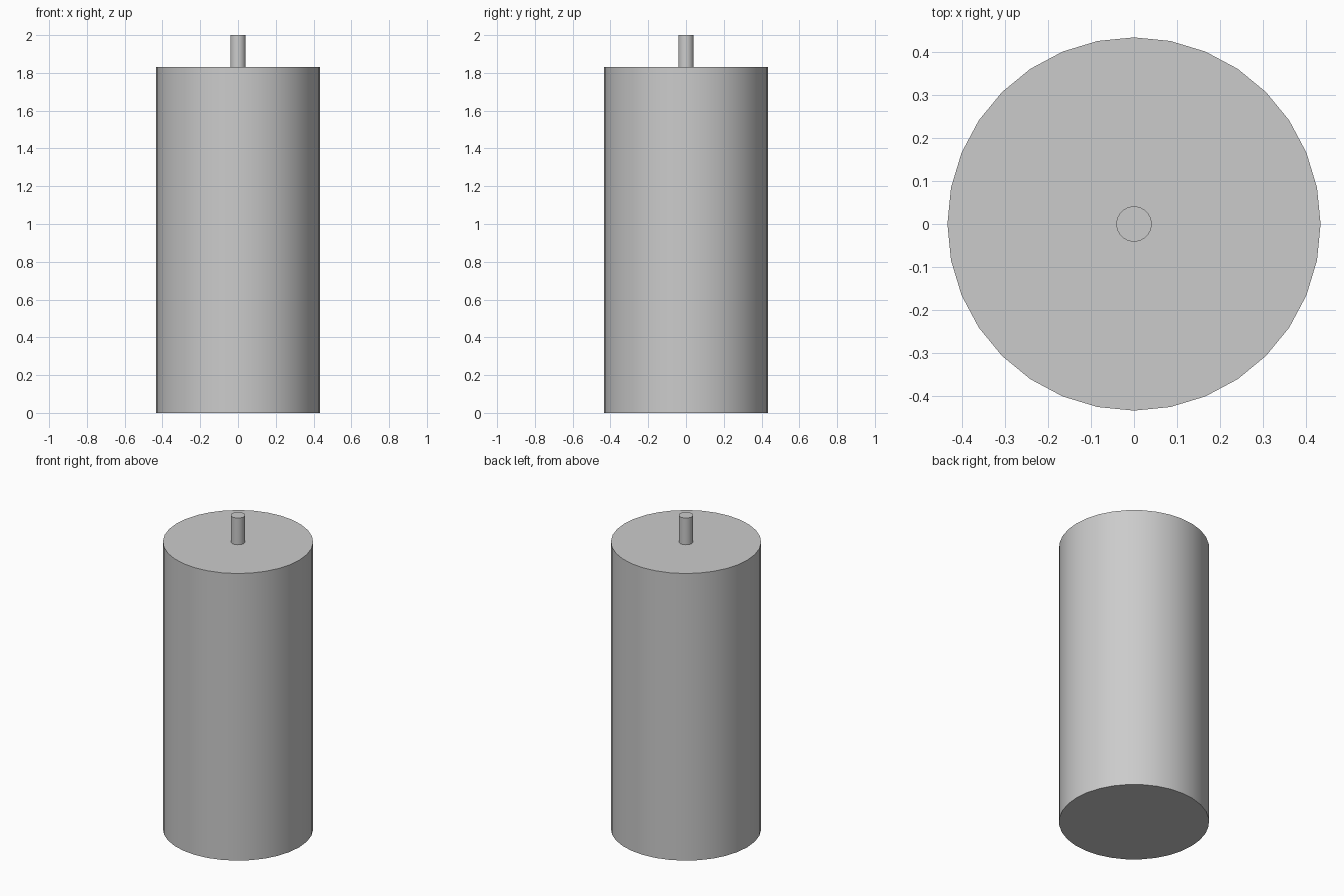
import bpy
import math

if "Cube" in bpy.data.objects:
    bpy.data.objects.remove(bpy.data.objects["Cube"])


def cylinder(name, radius, bottom, top, sides=32):
    bpy.ops.mesh.primitive_cylinder_add(
        vertices=sides, radius=radius, depth=top - bottom,
        location=(0, 0, (bottom + top) / 2))
    obj = bpy.context.object
    obj.name = name
    bpy.ops.object.shade_smooth_by_angle(angle=math.radians(30))
    return obj


BODY_TOP = 1.83

# Wax body
cylinder("candle_body", 0.434, 0.0, BODY_TOP)

# Wick, sunk slightly into the wax
cylinder("wick", 0.041, BODY_TOP - 0.02, 2.0)
